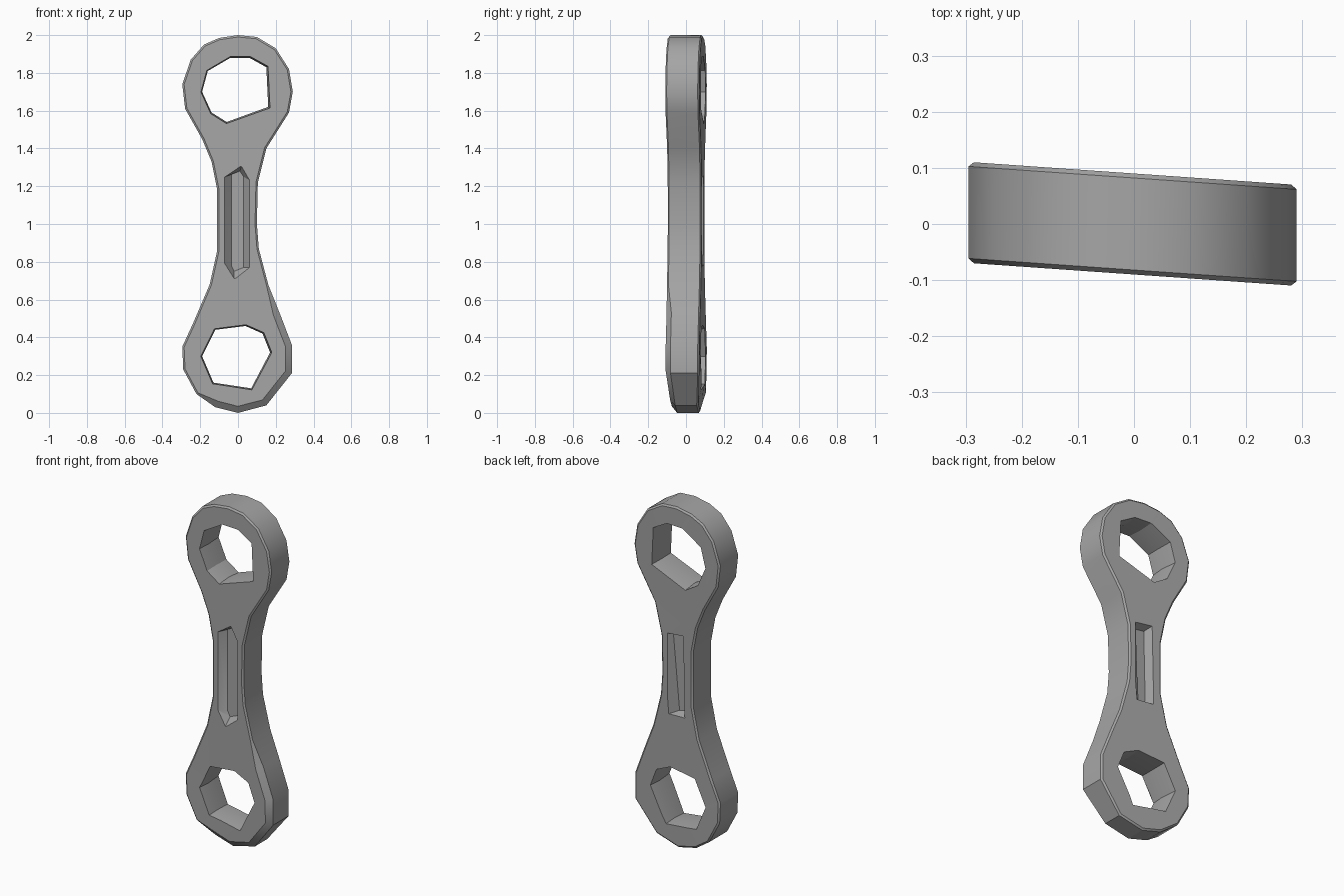
import bpy, bmesh
from mathutils import Vector

cube = bpy.data.objects.get("Cube")
if cube:
    bpy.data.objects.remove(cube, do_unlink=True)

steel = bpy.data.materials.new("worn grey steel")
steel.use_nodes = True
GREY = (0.38, 0.38, 0.38, 1)
steel.diffuse_color = GREY
steel.node_tree.nodes["Principled BSDF"].inputs["Base Color"].default_value = GREY


def loft(name, rings):
    """Skin a stack of equal-length closed rings and cap both ends."""
    bm = bmesh.new()
    loops = [[bm.verts.new(p) for p in ring] for ring in rings]
    n = len(loops[0])
    for a, b in zip(loops, loops[1:]):
        for i in range(n):
            j = (i + 1) % n
            bm.faces.new((a[i], a[j], b[j], b[i]))
    bm.faces.new(loops[0])
    bm.faces.new(loops[-1])
    bmesh.ops.recalc_face_normals(bm, faces=bm.faces)
    mesh = bpy.data.meshes.new(name)
    bm.to_mesh(mesh)
    bm.free()
    mesh.materials.append(steel)
    obj = bpy.data.objects.new(name, mesh)
    bpy.context.collection.objects.link(obj)
    return obj


def flat(points, y, scale=1.0):
    """Place an x/z polygon at depth y, scaled about its middle."""
    c = sum((Vector(p) for p in points), Vector((0, 0))) / len(points)
    scaled = [c + (Vector(p) - c) * scale for p in points]
    return [(p.x, y, p.y) for p in scaled]


# Outline of the link, counter-clockwise from the upper right
outline = [Vector(p) for p in (
    (.29, 1.7), (.27, 1.82), (.2, 1.93), (.1, 1.99), (0, 2), (-.1, 1.985),
    (-.18, 1.95), (-.25, 1.87), (-.295, 1.74), (-.28, 1.61), (-.19, 1.45),
    (-.14, 1.33), (-.11, 1.18), (-.11, 1), (-.11, .86), (-.15, .68),
    (-.24, .47), (-.295, .35), (-.29, .23), (-.22, .1), (-.12, .03), (0, 0),
    (.15, .04), (.285, .21), (.285, .36), (.22, .53), (.16, .68),
    (.11, .87), (.1, 1), (.105, 1.22), (.15, 1.4), (.27, 1.59))]


def rim(side, edge):
    """Outline ring at one side; edge=True gives the chamfered face ring."""
    ring = []
    for i, p in enumerate(outline):
        along = outline[(i + 1) % len(outline)] - outline[i - 1]
        inward = Vector((-along.y, along.x)).normalized()
        worn = p.y < .55 and p.x > -.13 and side < 0
        cut = .035 if worn else .01
        q = p + inward * cut if edge else p
        half = .09 if p.y > .1 else .075
        y = side * (half if edge else half - cut * .8) - .07 * q.x
        ring.append((q.x, y, q.y))
    return ring


link = loft("connecting_link",
            [rim(-1, True), rim(-1, False), rim(1, False), rim(1, True)])

# Rough-hewn eyes
upper = [(-.04, 1.88), (.06, 1.88), (.15, 1.83), (.16, 1.62),
         (-.06, 1.54), (-.14, 1.59), (-.19, 1.7), (-.16, 1.81)]
lower = [(-.12, .44), (.04, .46), (.13, .42), (.17, .32),
         (.07, .13), (-.13, .16), (-.19, .3)]
cutters = [loft(name, [flat(pts, -.2, 1.1), flat(pts, 0), flat(pts, .2, 1.1)])
           for name, pts in (("upper_eye_cutter", upper),
                             ("lower_eye_cutter", lower))]

# Tapered grooves on the shank
front_rim = [(-.085, .8), (-.02, .7), (.065, .77), (.065, 1.23),
             (.02, 1.31), (-.085, 1.24)]
front_floor = [(-.035, .78), (-.02, .75), (.03, .77), (.03, 1.25),
               (.01, 1.28), (-.035, 1.27)]
back_rim = [(-.06, .78), (.065, .77), (.065, 1.25), (-.05, 1.26)]
back_floor = [(-.04, .8), (.01, .79), (.05, 1.23), (-.03, 1.24)]
cutters.append(loft("front_groove_cutter",
                    [flat(front_rim, -.1), flat(front_floor, -.045)]))
cutters.append(loft("back_groove_cutter",
                    [flat(back_rim, .1), flat(back_floor, .045)]))

bpy.ops.object.select_all(action="DESELECT")
link.select_set(True)
bpy.context.view_layer.objects.active = link
for cutter in cutters:
    cutter.hide_render = True
    mod = link.modifiers.new(cutter.name, "BOOLEAN")
    mod.operation = "DIFFERENCE"
    mod.solver = "EXACT"
    mod.object = cutter
    bpy.ops.object.modifier_apply(modifier=mod.name)
    bpy.data.objects.remove(cutter, do_unlink=True)

bpy.ops.object.shade_smooth_by_angle(angle=0.5)
